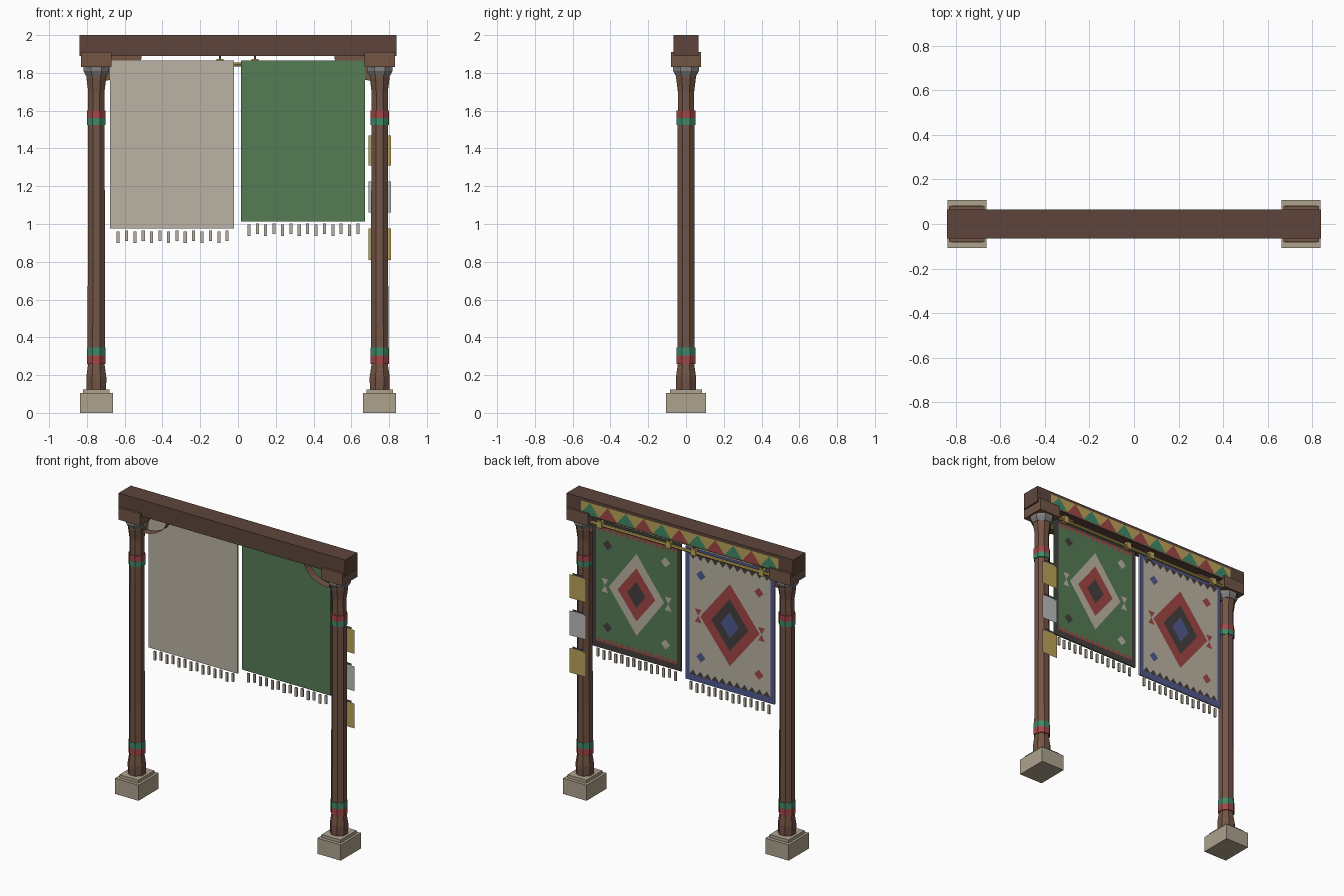
import bpy, bmesh, math

if "Cube" in bpy.data.objects:
    bpy.data.objects.remove(bpy.data.objects["Cube"])

COL = dict(wood=(.11, .06, .045), wood2=(.17, .09, .06), stone=(.42, .36, .27), iron=(.22, .21, .21),
           red=(.36, .06, .06), green=(.05, .25, .14), rug_green=(.09, .2, .09), beige=(.5, .45, .37),
           blue=(.08, .1, .27), black=(.06, .05, .05), gold=(.5, .37, .1), silver=(.5, .5, .5))
MATS = {}
for n, c in COL.items():
    MATS[n] = bpy.data.materials.new(n)
    MATS[n].diffuse_color = (*c, 1)


def finish(name, bm, mat):
    me = bpy.data.meshes.new(name)
    bm.to_mesh(me)
    bm.free()
    me.materials.append(MATS[mat])
    ob = bpy.data.objects.new(name, me)
    bpy.context.collection.objects.link(ob)
    return ob


def add_box(bm, x0, x1, y0, y1, z0, z1):
    vs = bmesh.ops.create_cube(bm, size=1)['verts']
    for v in vs:
        v.co = ((x0 + x1) / 2 + v.co.x * (x1 - x0), (y0 + y1) / 2 + v.co.y * (y1 - y0),
                (z0 + z1) / 2 + v.co.z * (z1 - z0))


def boxes(name, mat, *dims):
    bm = bmesh.new()
    for d in dims:
        add_box(bm, *d)
    return finish(name, bm, mat)


def flats(name, mat, y, polys):
    """Flat x,z polygons facing the back (+y)."""
    bm = bmesh.new()
    for p in polys:
        f = bm.faces.new([bm.verts.new((a, y, b)) for a, b in p])
        f.normal_update()
        if f.normal.y < 0:
            f.normal_flip()
    return finish(name, bm, mat)


def turned(name, mat, x, profile, n=8):
    """Eight-sided stack of rings; radii measured to the flats."""
    bm = bmesh.new()
    k = 1 / math.cos(math.pi / n)
    rings = [[bm.verts.new((x + r * k * math.cos((i + .5) * 2 * math.pi / n),
                            r * k * math.sin((i + .5) * 2 * math.pi / n), z)) for i in range(n)]
             for r, z in profile]
    for a, b in zip(rings, rings[1:]):
        for i in range(n):
            bm.faces.new((a[i], a[(i + 1) % n], b[(i + 1) % n], b[i]))
    bm.faces.new(rings[0][::-1])
    bm.faces.new(rings[-1])
    return finish(name, bm, mat)


def rect(x0, x1, z0, z1):
    return [(x0, z0), (x1, z0), (x1, z1), (x0, z1)]


def diamond(x, z, a, b):
    return [(x - a, z), (x, z - b), (x + a, z), (x, z + b)]


def teeth(x0, x1, n, zbase, ztip):
    w = (x1 - x0) / n
    return [[(x0 + i * w, zbase), (x0 + (i + 1) * w, zbase), (x0 + (i + .5) * w, ztip)] for i in range(n)]


# Posts, plinths, capitals and braces
for side, s in (("left", -1), ("right", 1)):
    x = .75 * s
    boxes(side + "_plinth", "stone", (x - .087, x + .087, -.107, .107, 0, .105),
          (x - .07, x + .07, -.085, .085, .105, .125))
    turned(side + "_post", "wood2", x, [(.052, .125), (.053, .19), (.043, .26), (.046, .35), (.044, 1.5),
                                        (.043, 1.7), (.052, 1.77), (.052, 1.79)])
    for nm, c, z0, z1 in (("low_red", "red", .26, .305), ("low_green", "green", .305, .345),
                          ("high_green", "green", 1.525, 1.56), ("high_red", "red", 1.56, 1.60)):
        turned(f"{side}_{nm}_band", c, x, [(.049, z0), (.049, z1)])
    turned(side + "_iron_collar", "iron", x, [(.055, 1.785), (.068, 1.81), (.068, 1.83)])
    boxes(side + "_capital", "wood2", (x - .08, x + .08, -.08, .08, 1.83, 1.91))
    # quarter-round brace, open at the front
    pts = [(.70, 1.89)] + [(.70 - .19 * math.cos(t * math.pi / 16), 1.89 - .13 * math.sin(t * math.pi / 16))
                           for t in range(9)]
    bm = bmesh.new()
    fr = [bm.verts.new((s * a, -.03, b)) for a, b in pts]
    bk = [bm.verts.new((s * a, .025, b)) for a, b in pts]
    bm.faces.new(bk)
    for i in range(len(pts)):
        j = (i + 1) % len(pts)
        bm.faces.new((fr[i], fr[j], bk[j], bk[i]))
    bmesh.ops.recalc_face_normals(bm, faces=bm.faces)
    finish(side + "_brace", bm, "wood2")

# Beam with painted frieze on the back
boxes("beam", "wood", (-.84, .84, -.065, .065, 1.89, 2.0))
flats("frieze_ground", "gold", .0665, [rect(-.7315, .7315, 1.9, 1.98)])
tri = teeth(-.7315, .7315, 11, 1.9, 1.98)
flats("frieze_green", "green", .0675, tri[::2])
flats("frieze_red", "red", .0675, tri[1::2])

# Hanging rod with hooks
bm = bmesh.new()
bmesh.ops.create_cone(bm, segments=8, radius1=.011, radius2=.011, depth=1.38, cap_ends=True)
for v in bm.verts:
    v.co = (v.co.z, v.co.y + .048, 1.845 - v.co.x)
bmesh.ops.recalc_face_normals(bm, faces=bm.faces)
finish("rod", bm, "gold")
hooks = [(h - .018, h + .018, .033, .063, 1.828, 1.873) for h in (-.6, -.095, .09, .6)]
boxes("rod_sleeves", "gold", *hooks)
boxes("rod_cords", "black", *[(h[0] + .013, h[0] + .023, .043, .053, 1.87, 1.9) for h in hooks])


# Rugs: slab, border, teeth, nested diamonds, corner motifs and fringe
def rug(name, x0, x1, z0, base, border, tooth, rings, motif_l, motif_r, bow, nt):
    z1, xc = 1.865, (x0 + x1) / 2
    zc = (z0 + z1) / 2
    boxes(name, base, (x0, x1, .022, .032, z0, z1))
    flats(name + "_border", border, .033, [rect(x0, x0 + .028, z0, z1), rect(x1 - .028, x1, z0, z1),
                                           rect(x0 + .028, x1 - .028, z0, z0 + .04),
                                           rect(x0 + .028, x1 - .028, z1 - .04, z1)])
    flats(name + "_teeth", tooth, .0335, teeth(x0 + .028, x1 - .028, nt, z0 + .04, z0 + .075)
          + teeth(x0 + .028, x1 - .028, nt, z1 - .04, z1 - .075))
    for i, (c, a, b) in enumerate(rings):
        flats(f"{name}_diamond_{i}", c, .0335 + i * .001, [diamond(xc, zc, a, b)])
    for tag, c, s in (("near", motif_l, 1), ("far", motif_r, -1)):
        flats(f"{name}_{tag}_motifs", c, .0335,
              [diamond(xc + s * .215, zc + d, .034, .034) for d in (-.275, .275)])
    flats(name + "_bowties", bow, .0336,
          [[(xc + s * .235 - .025, zc + d), (xc + s * .235 + .025, zc + d), (xc + s * .235, zc)]
           for s in (-1, 1) for d in (-.045, .045)])
    fringe = []
    for i in range(14):
        cx, o = x0 + .043 + i * (x1 - x0 - .08) / 13, .005 * (i % 2)
        fringe.append((cx - .008, cx + .008, .022, .032, z0 - .075 + 2 * o, z0 - .015 + o))
    boxes(name + "_fringe", "beige", *fringe)


rug("green_rug", .015, .672, 1.012, "rug_green", "black", "red",
    [("beige", .205, .275), ("red", .14, .178), ("black", .067, .088)], "black", "beige", "beige", 14)
rug("beige_rug", -.678, -.02, .975, "beige", "blue", "black",
    [("red", .22, .275), ("black", .137, .175), ("blue", .067, .088)], "blue", "red", "red", 11)

# Thin hanging tags behind the right post
for i, (z0, z1, c) in enumerate(((1.31, 1.468, "gold"), (1.06, 1.225, "silver"), (.81, .975, "gold"))):
    flats(f"tag_{i}", c, .076, [rect(.69, .81, z0, z1)])
    flats(f"tag_cord_{i}", "black", .076, [rect(.71, .79, z1, z1 + .014)])

for m in bpy.data.materials:
    if m.users and not m.is_grease_pencil:
        m.use_nodes = True
        m.node_tree.nodes["Principled BSDF"].inputs["Base Color"].default_value = m.diffuse_color
